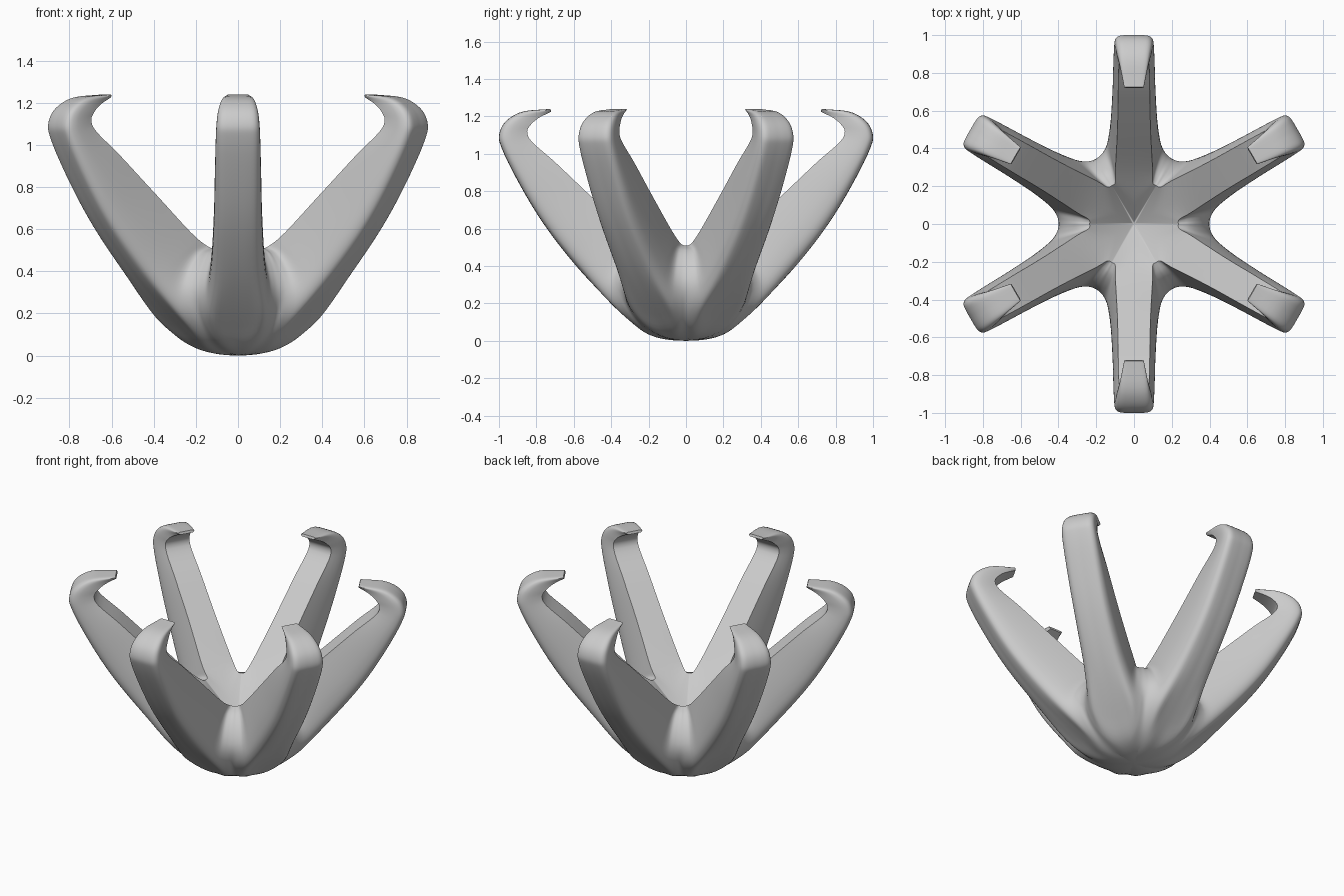
import bpy, bmesh, math
from mathutils import Vector, Matrix

if "Cube" in bpy.data.objects:
    bpy.data.objects.remove(bpy.data.objects["Cube"])

C30, S30 = math.cos(math.pi / 6), 0.5


def spline(p0, p1, p2, p3, t):
    """Centripetal Catmull-Rom between p1 and p2."""
    k = [0.0]
    for a, b in ((p0, p1), (p1, p2), (p2, p3)):
        k.append(k[-1] + max((b - a).length, 1e-5) ** 0.5)
    u = k[1] + (k[2] - k[1]) * t
    mix = lambda a, b, i, j: a * ((k[j] - u) / (k[j] - k[i])) + b * ((u - k[i]) / (k[j] - k[i]))
    a1, a2, a3 = mix(p0, p1, 0, 1), mix(p1, p2, 1, 2), mix(p2, p3, 2, 3)
    b1, b2 = mix(a1, a2, 0, 2), mix(a2, a3, 1, 3)
    return mix(b1, b2, 1, 2)


def resample(pts, before, after, steps):
    """Smooth curve through pts with phantom end points."""
    q = [before] + pts + [after]
    out = []
    for i in range(1, len(q) - 2):
        out += [spline(q[i - 1], q[i], q[i + 1], q[i + 2], s / steps) for s in range(steps)]
    return out + [pts[-1]]


# Half sections run: inner centre, inner edge, side, outer corner, outer centre
# Points are (along arm, across arm, height)
crotch = [(0, .30), (.235, .51), (.30, .485), (.37, .40), (.40, .30),
          (.36, .18), (.27, .08), (.15, .02), (0, 0)]
sections = [[Vector((r * C30, r * S30, z)) for r, z in crotch]]
# Blends from the bowl into the arm
sections.append([Vector(p) for p in (
    (.06, 0, .355), (.207, .109, .51), (.265, .135, .485), (.33, .16, .41), (.365, .175, .31),
    (.345, .165, .20), (.28, .12, .10), (.22, .06, .045), (.19, 0, .03))])
sections.append([Vector(p) for p in (
    (.12, 0, .41), (.216, .10, .515), (.28, .115, .49), (.35, .135, .42), (.40, .15, .32),
    (.40, .145, .24), (.38, .12, .18), (.35, .07, .155), (.33, 0, .14))])
# Arm and hooked tip: inner point, outer point, half width
stations = [((.28, .555), (.56, .37), .130), ((.50, .765), (.75, .61), .115),
            ((.70, .955), (.88, .82), .110), ((.84, 1.085), (.985, 1.03), .105),
            ((.848, 1.125), (1.0, 1.09), .102), ((.83, 1.155), (.975, 1.16), .095),
            ((.79, 1.19), (.89, 1.22), .078), ((.72, 1.225), (.725, 1.24), .052)]
shape = [(0, 0), (.76, 0), (.88, .25), (.97, .5), (1, .7), (.95, .87), (.78, .97), (.4, 1), (0, 1)]
for (ri, zi), (ro, zo), w in stations:
    sections.append([Vector((ri + (ro - ri) * u, w * a, zi + (zo - zi) * u)) for a, u in shape])

# Smooth each column along the arm
columns = []
for j in range(len(shape)):
    col = [s[j] for s in sections]
    p = col[1]
    if j == 0:
        before = col[0] * 2 - p
    elif j == len(shape) - 1:
        before = Vector((-p.x, 0, p.z))
    else:
        n = Vector((-S30, C30, 0))
        before = p - n * (2 * p.dot(n))
    columns.append(resample(col, before, col[-1] * 2 - col[-2], 5))

# Smooth each section around the side, keeping the inner edge sharp
rows = []
for i in range(len(columns[0])):
    half = [c[i] for c in columns]
    end = half[-2].copy()
    end.y = -end.y
    rows.append([half[0]] + resample(half[1:], half[1] * 2 - half[2], end, 3))

# Six mirrored arms welded into one shell
bm = bmesh.new()
for arm in range(6):
    turn = Matrix.Rotation(math.pi / 2 + arm * math.pi / 3, 3, 'Z')
    for side in (1, -1):
        grid = [[bm.verts.new(turn @ Vector((p.x, p.y * side, p.z))) for p in r] for r in rows]
        for a, b in zip(grid, grid[1:]):
            for j in range(len(a) - 1):
                f = (a[j], a[j + 1], b[j + 1], b[j])
                bm.faces.new(f if side > 0 else f[::-1])
        bm.faces.new(grid[-1] if side > 0 else grid[-1][::-1])
bmesh.ops.remove_doubles(bm, verts=bm.verts, dist=0.0005)
bmesh.ops.recalc_face_normals(bm, faces=bm.faces)
low = min(v.co.z for v in bm.verts)
bmesh.ops.translate(bm, verts=bm.verts, vec=(0, 0, -low))
mesh = bpy.data.meshes.new("claw_holder")
bm.to_mesh(mesh)
bm.free()

grey = bpy.data.materials.new("plain grey")
grey.diffuse_color = (0.6, 0.6, 0.6, 1)
grey.use_nodes = True
grey.node_tree.nodes["Principled BSDF"].inputs["Base Color"].default_value = grey.diffuse_color
mesh.materials.append(grey)
claw = bpy.data.objects.new("claw_holder", mesh)
bpy.context.collection.objects.link(claw)
bpy.context.view_layer.objects.active = claw
claw.select_set(True)
bpy.ops.object.shade_smooth_by_angle(angle=math.radians(35))
